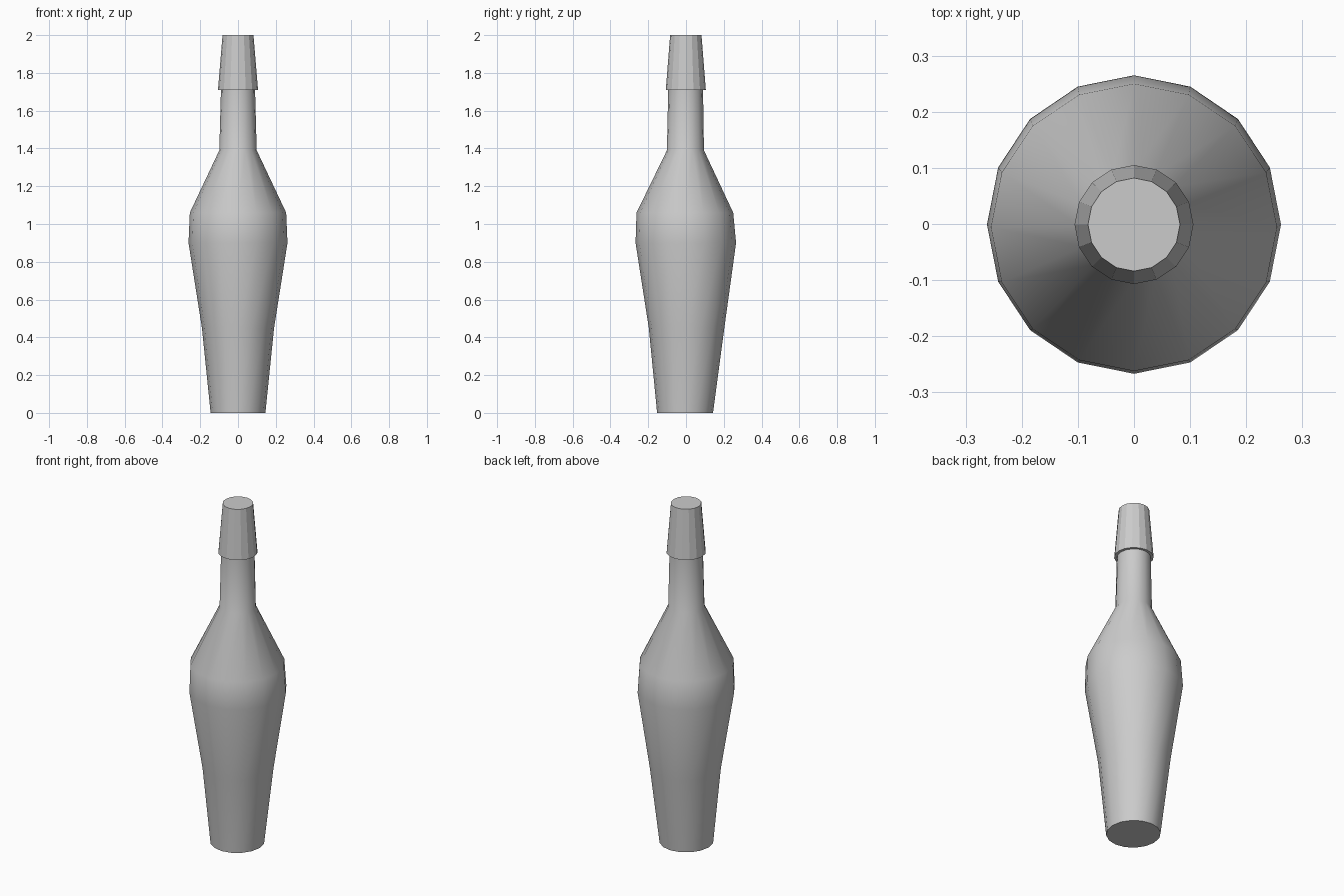
import bpy, bmesh, math

if "Cube" in bpy.data.objects:
    bpy.data.objects.remove(bpy.data.objects["Cube"])

SIDES = 16


def lathe(name, rings, smooth):
    """Closed loft through rings of (z, radius x, radius y, centre y)."""
    bm = bmesh.new()
    loops = []
    for z, rx, ry, cy in rings:
        angles = [2 * math.pi * i / SIDES for i in range(SIDES)]
        loops.append([bm.verts.new((rx * math.cos(a), cy + ry * math.sin(a), z))
                      for a in angles])
    for low, high in zip(loops, loops[1:]):
        for i in range(SIDES):
            j = (i + 1) % SIDES
            face = bm.faces.new((low[i], low[j], high[j], high[i]))
            face.smooth = smooth
    bm.faces.new(loops[0][::-1])
    bm.faces.new(loops[-1])
    bm.normal_update()
    # Keep the end rims crisp
    for edge in bm.edges:
        if edge.calc_face_angle(0) > math.radians(50):
            edge.smooth = False
    mesh = bpy.data.meshes.new(name)
    bm.to_mesh(mesh)
    bm.free()
    obj = bpy.data.objects.new(name, mesh)
    bpy.context.collection.objects.link(obj)
    return obj


# Bottle body: tapered base, wide belly, sloped shoulder and neck
lathe("bottle_body", [
    (0.00, 0.145, 0.148, -0.005),
    (0.45, 0.191, 0.200, 0.003),
    (0.90, 0.262, 0.266, -0.001),
    (1.06, 0.255, 0.256, -0.006),
    (1.39, 0.099, 0.098, -0.003),
    (1.72, 0.090, 0.092, -0.002),
], True)

# Faceted tapered cap
lathe("bottle_cap", [
    (1.71, 0.106, 0.106, -0.001),
    (2.00, 0.082, 0.083, -0.001),
], False)
